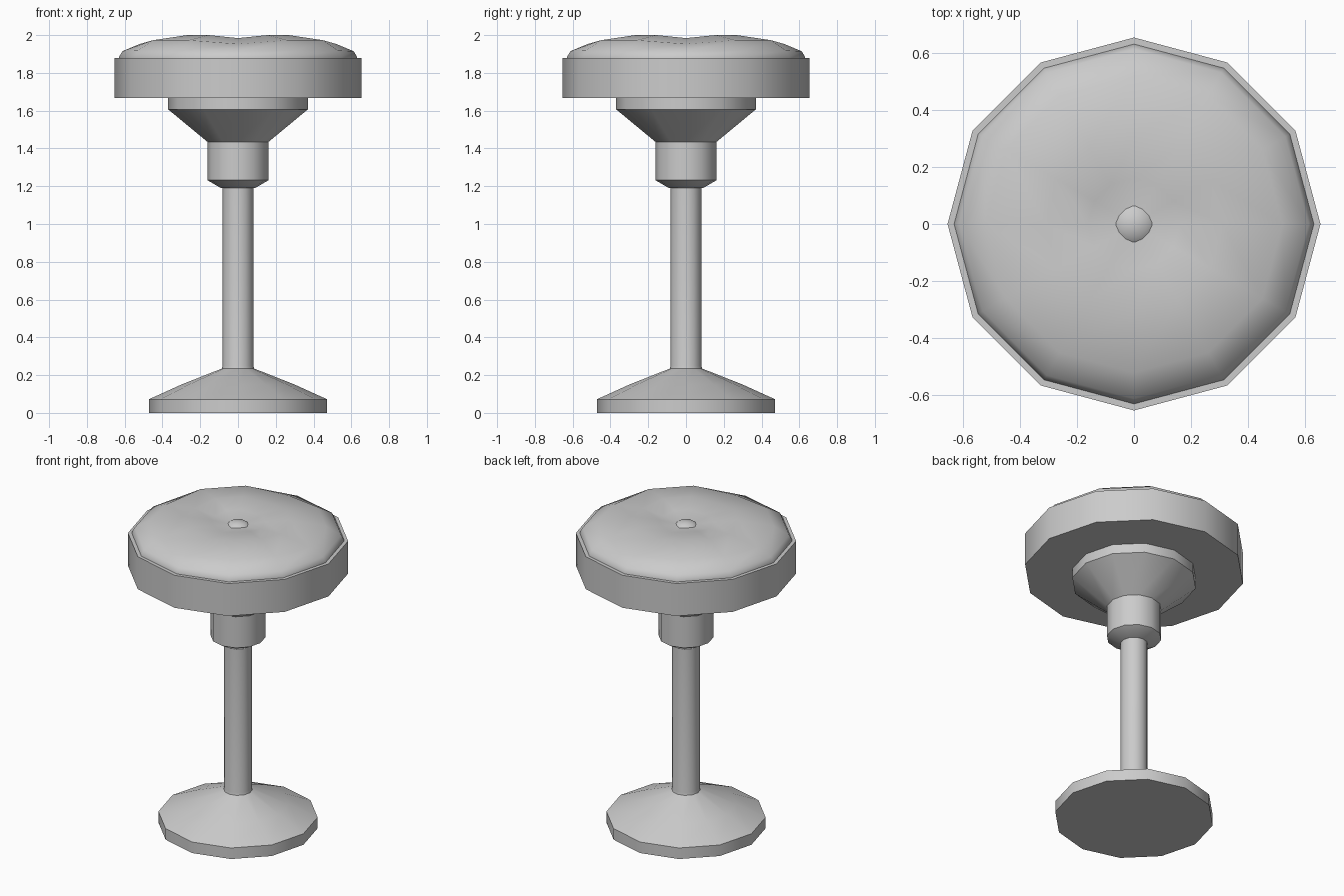
import bpy
import bmesh
import math

if "Cube" in bpy.data.objects:
    bpy.data.objects.remove(bpy.data.objects["Cube"])

SIDES = 12


def lathe(name, profile, dip=None, angle=35):
    """Spin (radius, z) points from bottom to top; dip lowers each ring on the x and y axes."""
    bm = bmesh.new()
    rings = []
    for k, (r, z) in enumerate(profile):
        if r == 0:
            rings.append([bm.verts.new((0, 0, z))])
            continue
        ring = []
        for i in range(SIDES):
            a = 2 * math.pi * i / SIDES
            drop = dip[k] if dip and i % 3 == 0 else 0
            ring.append(bm.verts.new((r * math.cos(a), r * math.sin(a), z - drop)))
        rings.append(ring)
    for lo, hi in zip(rings, rings[1:]):
        for i in range(SIDES):
            j = (i + 1) % SIDES
            if len(hi) == 1:
                bm.faces.new((lo[i], lo[j], hi[0]))
            else:
                bm.faces.new((lo[i], lo[j], hi[j], hi[i]))
    # flat caps
    bm.faces.new(rings[0][::-1])
    if len(rings[-1]) > 1:
        bm.faces.new(rings[-1])
    bmesh.ops.recalc_face_normals(bm, faces=bm.faces[:])
    mesh = bpy.data.meshes.new(name)
    bm.to_mesh(mesh)
    bm.free()
    obj = bpy.data.objects.new(name, mesh)
    bpy.context.collection.objects.link(obj)
    bpy.ops.object.select_all(action='DESELECT')
    obj.select_set(True)
    bpy.context.view_layer.objects.active = obj
    bpy.ops.object.shade_smooth_by_angle(angle=math.radians(angle))
    return obj


# floor base and pole
lathe("base_and_pole", [(0.472, 0), (0.472, 0.072), (0.3, 0.15), (0.085, 0.235),
                        (0.082, 0.25), (0.082, 1.25)])

# collar flaring out into the seat support
lathe("seat_support", [(0.09, 1.19), (0.162, 1.232), (0.162, 1.435),
                       (0.37, 1.607), (0.37, 1.68)])

# seat rim
lathe("seat_rim", [(0.653, 1.668), (0.653, 1.88)])

# tufted cushion, pinched along the four axis seams
lathe("cushion", [(0.63, 1.87), (0.63, 1.885), (0.612, 1.918), (0.52, 1.973),
                  (0.31, 2.0), (0.16, 1.985), (0, 1.955)],
      dip=[0, 0, 0.003, 0.02, 0.016, 0.012, 0], angle=60)

# centre button
lathe("button", [(0.06, 1.95), (0.064, 1.963), (0.045, 1.978), (0, 1.984)], angle=60)
